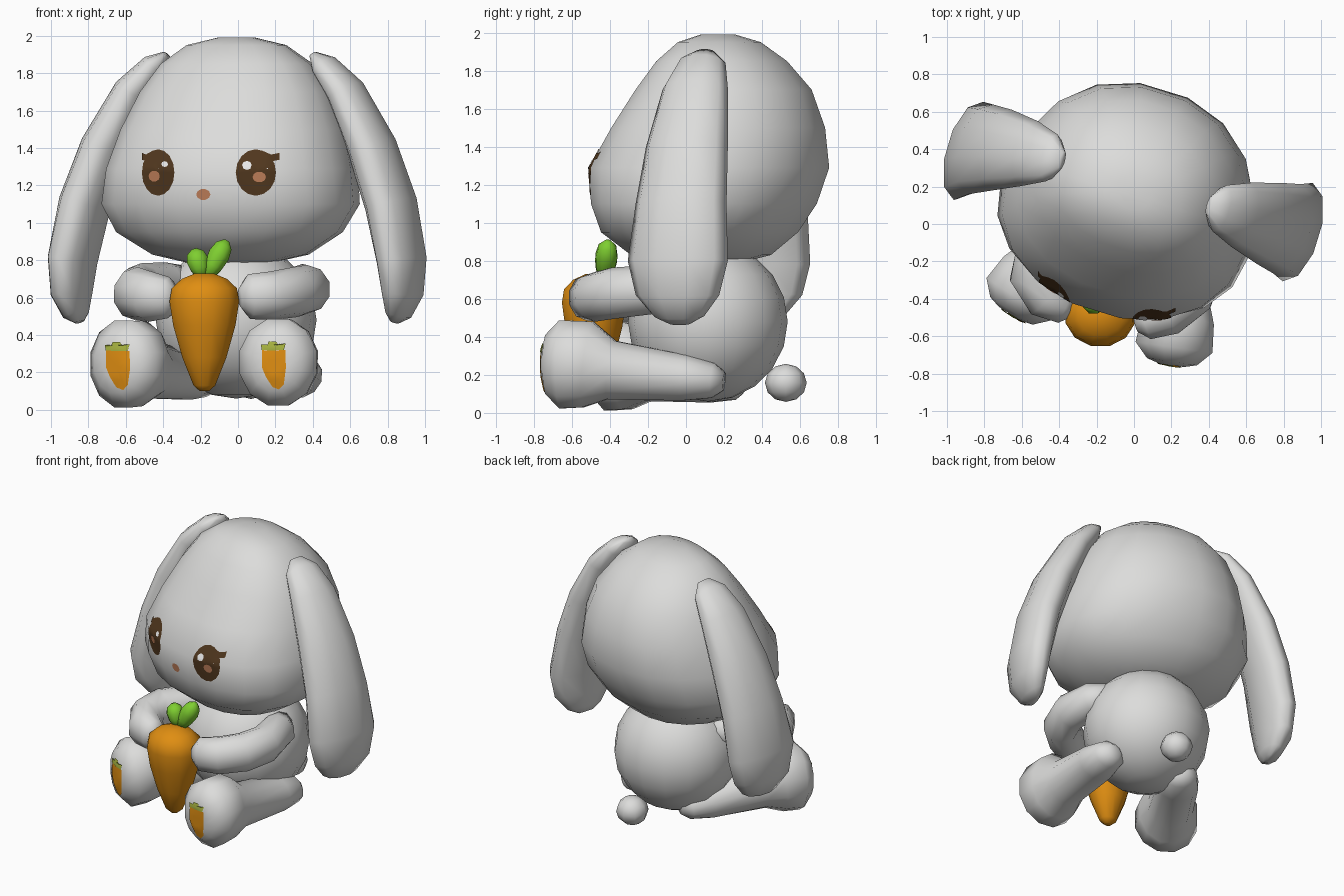
import bpy, bmesh, math
from mathutils import Vector, Matrix
from mathutils.bvhtree import BVHTree

if "Cube" in bpy.data.objects:
    bpy.data.objects.remove(bpy.data.objects["Cube"])


def mat(name, rgb):
    m = bpy.data.materials.new(name)
    m.diffuse_color = (*rgb, 1)
    m.use_nodes = True
    m.node_tree.nodes["Principled BSDF"].inputs["Base Color"].default_value = m.diffuse_color
    return m


FUR = mat("pale_fur", (0.72, 0.72, 0.71))
ORANGE = mat("carrot_orange", (0.74, 0.27, 0.006))
GREEN = mat("leaf_green", (0.21, 0.62, 0.03))
OLIVE = mat("patch_green", (0.38, 0.44, 0.05))
BROWN = mat("eye_brown", (0.08, 0.038, 0.013))
TAN = mat("nose_tan", (0.52, 0.21, 0.10))
WHITE = mat("eye_white", (0.82, 0.82, 0.82))


def finish(name, bm, material, closed=True):
    if closed:
        bmesh.ops.recalc_face_normals(bm, faces=bm.faces)
    me = bpy.data.meshes.new(name)
    bm.to_mesh(me)
    bm.free()
    me.materials.append(material)
    me.shade_smooth()
    ob = bpy.data.objects.new(name, me)
    bpy.context.collection.objects.link(ob)
    return ob


def loft(name, rings, material, matrix=Matrix()):
    """Skin a list of point rings and close both ends with fans."""
    bm = bmesh.new()
    vs = [[bm.verts.new(matrix @ p) for p in r] for r in rings]
    n = len(vs[0])
    for a, b in zip(vs, vs[1:]):
        for i in range(n):
            bm.faces.new((a[i], a[(i + 1) % n], b[(i + 1) % n], b[i]))
    for r in (vs[0], vs[-1]):
        c = bm.verts.new(sum((v.co for v in r), Vector()) / n)
        for i in range(n):
            bm.faces.new((r[i], r[(i + 1) % n], c))
    return finish(name, bm, material)


def tube(name, pts, material, ref=(0, 0, 1), sides=10, matrix=Matrix()):
    """Loft ellipses along a path of (x, y, z, side radius, ref radius)."""
    ref = Vector(ref)
    cs = [Vector(p[:3]) for p in pts]
    rings = []
    for i, p in enumerate(pts):
        t = cs[min(i + 1, len(cs) - 1)] - cs[max(i - 1, 0)]
        n = t.cross(ref).normalized()
        b = n.cross(t).normalized()
        rings.append([cs[i] + n * p[3] * math.cos(a) + b * p[4] * math.sin(a)
                      for a in (2 * math.pi * (k + 0.5) / sides for k in range(sides))])
    return loft(name, rings, material, matrix)


def ball(name, centre, radii, u, v, material):
    bm = bmesh.new()
    bmesh.ops.create_uvsphere(bm, u_segments=u, v_segments=v, radius=1)
    bm.transform(Matrix.Translation(centre) @ Matrix.Diagonal((*radii, 1)))
    return finish(name, bm, material)


def patch(name, target, outline, material, lift):
    """Thin decal: an x/z outline projected from the front onto a part."""
    tree = BVHTree.FromPolygons([v.co for v in target.data.vertices],
                                [p.vertices for p in target.data.polygons])
    dense = []
    for (ax, az), (bx, bz) in zip(outline, outline[1:] + outline[:1]):
        dense += [(ax, az), ((ax + bx) / 2, (az + bz) / 2)]
    n = len(dense)
    cx, cz = sum(p[0] for p in dense) / n, sum(p[1] for p in dense) / n
    bm = bmesh.new()

    def drop(x, z):
        hit = tree.ray_cast(Vector((x, -3, z)), Vector((0, 1, 0)))
        return bm.verts.new(hit[0] + hit[1] * lift * (-1 if hit[1].y > 0 else 1))

    c = drop(cx, cz)
    rings = [[drop(cx + (x - cx) * s, cz + (z - cz) * s) for x, z in dense]
             for s in (0.25, 0.5, 0.75, 1)]
    for i in range(n):
        j = (i + 1) % n
        bm.faces.new((c, rings[0][i], rings[0][j]))
        for a, b in zip(rings, rings[1:]):
            bm.faces.new((a[i], b[i], b[j], a[j]))
    bm.normal_update()
    if sum(f.normal.y for f in bm.faces) > 0:
        bmesh.ops.reverse_faces(bm, faces=bm.faces)
    return finish(name, bm, material, closed=False)


def oval(x, z, w, h, n=16):
    return [(x + w * math.cos(2 * math.pi * k / n), z + h * math.sin(2 * math.pi * k / n))
            for k in range(n)]


# Head, turned slightly: rings of (z, half width, front, back)
H = Matrix.Translation((-0.015, 0.14, 0)) @ Matrix.Rotation(math.radians(-17), 4, 'Z')
head_rows = [(0.78, 0.20, -0.27, 0.10), (0.83, 0.42, -0.42, 0.30), (0.95, 0.61, -0.57, 0.44),
             (1.10, 0.695, -0.62, 0.54), (1.29, 0.67, -0.64, 0.61), (1.50, 0.61, -0.52, 0.59),
             (1.70, 0.52, -0.39, 0.52), (1.85, 0.41, -0.28, 0.39), (1.95, 0.27, -0.17, 0.25),
             (1.99, 0.10, -0.06, 0.12)]


def head_ring(z, w, f, b, n=18):
    cy = (f + b) / 2 - 0.10 * w
    ring = []
    for k in range(n):
        a = 2 * math.pi * k / n
        c, s = math.cos(a), math.sin(a)
        x = math.copysign(abs(c) ** 0.92, c) * w
        y = math.copysign(abs(s) ** 0.92, s) * ((b - cy) if s > 0 else (cy - f))
        ring.append(Vector((x, cy + y, z)))
    return ring


head = loft("head", [head_ring(*r) for r in head_rows], FUR, H)

# Drooping ears, mirrored in the head's frame; the left one swings forward
ear = [(0.41, 1.90, 0.02, 0.05), (0.47, 1.84, 0.07, 0.13), (0.59, 1.70, 0.10, 0.18),
       (0.74, 1.40, 0.125, 0.225), (0.845, 1.10, 0.13, 0.25), (0.905, 0.80, 0.12, 0.275),
       (0.91, 0.62, 0.10, 0.23), (0.885, 0.51, 0.065, 0.14), (0.865, 0.47, 0.02, 0.06)]
for side, s, swing in (("right", 1, 0.0), ("left", -1, 0.10)):
    tube(side + "_ear", [(s * x, 0.085 - swing * min(1, (1.9 - z) / 1.1), z, t, w)
                         for x, z, t, w in ear], FUR, ref=(0, 1, 0), matrix=H)

# Body and tail
ball("body", (-0.01, 0.115, 0.48), (0.43, 0.42, 0.42), 16, 10, FUR)
ball("tail", (0.07, 0.525, 0.158), (0.11, 0.11, 0.10), 8, 6, FUR)

# Legs: (fraction from sole to hip, height, side radius, vertical radius)
leg_rows = [(0.0, 0.25, 0.07, 0.08), (0.02, 0.25, 0.14, 0.16), (0.10, 0.25, 0.215, 0.24),
            (0.25, 0.25, 0.20, 0.235), (0.38, 0.22, 0.155, 0.16), (0.78, 0.18, 0.145, 0.125),
            (0.94, 0.165, 0.115, 0.095), (1.0, 0.16, 0.05, 0.05)]
legs = {}
for side, sole, hip, dz in (("right", (0.20, -0.755), (0.34, 0.20), 0.005),
                            ("left", (-0.665, -0.48), (-0.16, 0.30), -0.005)):
    legs[side] = tube(side + "_leg", [(sole[0] + (hip[0] - sole[0]) * t,
                                       sole[1] + (hip[1] - sole[1]) * t, z + dz, a, b)
                                      for t, z, a, b in leg_rows], FUR, sides=12)

# Arms reaching round to the carrot
tube("right_arm", [(0.27, 0.10, 0.67, 0.08, 0.08), (0.34, -0.02, 0.66, 0.12, 0.12),
                   (0.37, -0.22, 0.645, 0.125, 0.13), (0.31, -0.38, 0.63, 0.125, 0.135),
                   (0.18, -0.48, 0.61, 0.125, 0.13), (0.06, -0.525, 0.605, 0.10, 0.12),
                   (0.01, -0.54, 0.60, 0.04, 0.05)], FUR)
tube("left_arm", [(-0.27, 0.12, 0.69, 0.08, 0.08), (-0.38, 0.02, 0.67, 0.12, 0.12),
                  (-0.51, -0.14, 0.645, 0.13, 0.14), (-0.54, -0.28, 0.62, 0.13, 0.145),
                  (-0.47, -0.40, 0.605, 0.12, 0.135), (-0.37, -0.45, 0.60, 0.09, 0.11),
                  (-0.33, -0.465, 0.60, 0.04, 0.05)], FUR)

# Carrot with leaves
tube("carrot", [(-0.18, -0.485, z, r, r * 0.90) for z, r in
                ((0.10, 0.025), (0.13, 0.06), (0.28, 0.122), (0.45, 0.172), (0.58, 0.193),
                 (0.65, 0.18), (0.70, 0.125), (0.73, 0.05))], ORANGE, ref=(0, 1, 0), sides=12)
for name, foot, tip, r in (("left_leaf", (-0.19, -0.43, 0.71), (-0.235, -0.415, 0.86), 0.062),
                           ("right_leaf", (-0.165, -0.43, 0.71), (-0.06, -0.41, 0.905), 0.062)):
    a, b = Vector(foot), Vector(tip)
    tube(name, [(*a.lerp(b, t), r * k, r * k) for t, k in
                ((0, 0.5), (0.3, 0.85), (0.6, 1.0), (0.85, 0.8), (1, 0.25))],
         GREEN, ref=(0, 1, 0), sides=8)

# Eyes, lashes and nose
for side, x, w, s, reach in (("left", -0.425, 0.087, -1, 0.98), ("right", 0.095, 0.107, 1, 1.18)):
    patch(side + "_eye", head, oval(x, 1.268, w, 0.123), BROWN, 0.004)
    patch(side + "_lash", head, [(x + s * w * 0.3, 1.385), (x + s * w * 0.75, 1.363),
                                 (x + s * w * reach, 1.372), (x + s * w * reach, 1.335),
                                 (x + s * w * 0.7, 1.325)], BROWN, 0.0045)
patch("left_eye_shine", head, oval(-0.388, 1.31, 0.018, 0.016, 8), WHITE, 0.008)
patch("right_eye_shine", head, oval(0.048, 1.305, 0.026, 0.022, 8), WHITE, 0.008)
patch("left_eye_spot", head, oval(-0.444, 1.25, 0.03, 0.03, 10), TAN, 0.008)
patch("right_eye_spot", head, oval(0.114, 1.245, 0.036, 0.029, 10), TAN, 0.008)
patch("nose", head, oval(-0.184, 1.152, 0.038, 0.03, 10), TAN, 0.005)

# Carrot motifs on the soles: offsets from the motif centre
root = [(-0.065, 0.09), (0.058, 0.09), (0.062, 0.0), (0.05, -0.09), (0.025, -0.118),
        (-0.01, -0.105), (-0.045, -0.05), (-0.065, 0.0)]
crown = [(-0.065, 0.09), (0.05, 0.09), (0.06, 0.125), (0.02, 0.118), (0.01, 0.135),
         (-0.03, 0.135), (-0.035, 0.118), (-0.07, 0.12)]
for side, x, z in (("left", -0.637, 0.225), ("right", 0.195, 0.228)):
    patch(side + "_sole_root", legs[side], [(x + a, z + b) for a, b in root], ORANGE, 0.005)
    patch(side + "_sole_crown", legs[side], [(x + a, z + b) for a, b in crown], OLIVE, 0.008)
